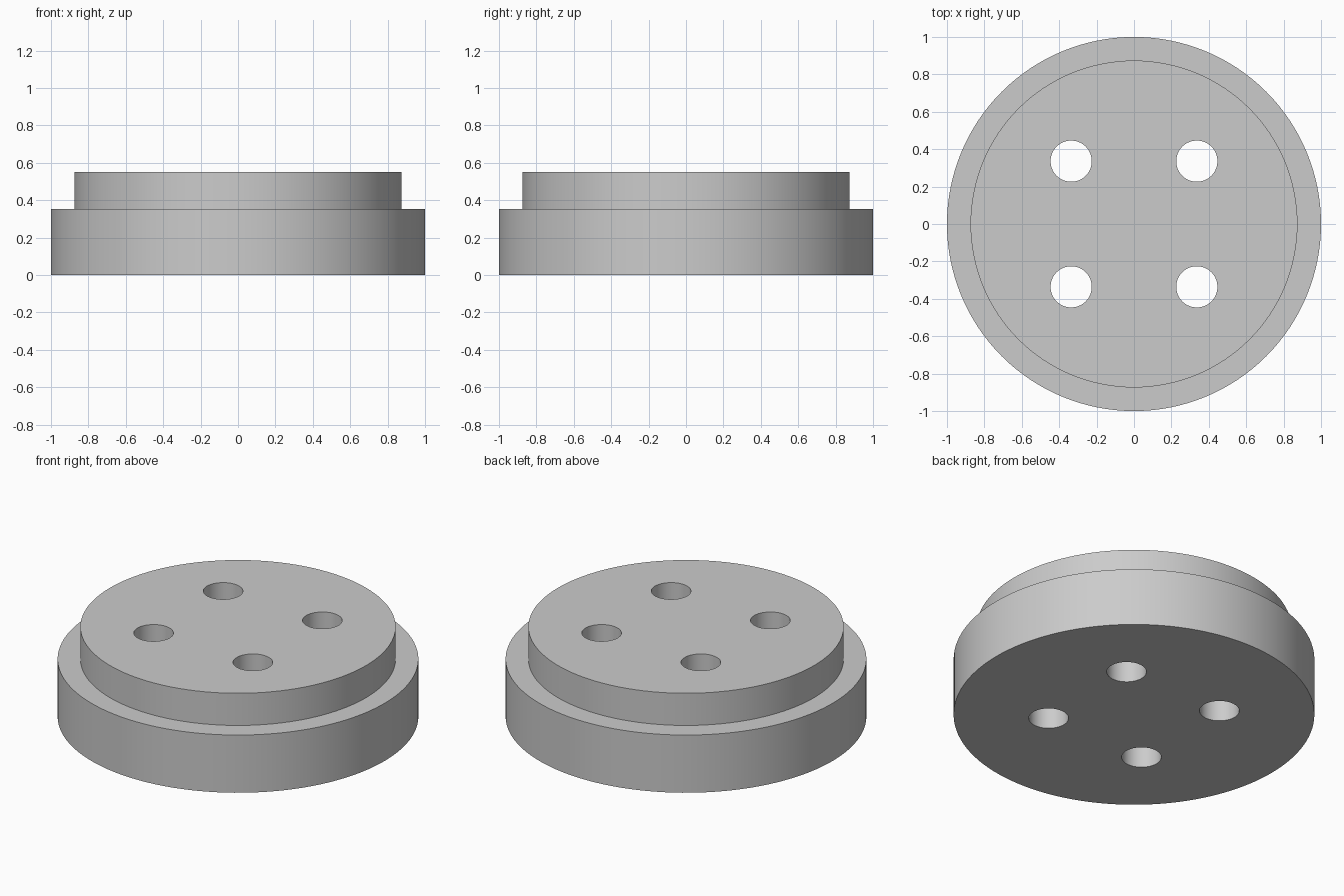
import bpy
import bmesh
import math

if "Cube" in bpy.data.objects:
    bpy.data.objects.remove(bpy.data.objects["Cube"], do_unlink=True)

# Single grey finish
grey = bpy.data.materials.new("plain_grey")
grey.use_nodes = True
colour = (0.6, 0.6, 0.6, 1.0)
grey.diffuse_color = colour
grey.node_tree.nodes["Principled BSDF"].inputs["Base Color"].default_value = colour

SEGMENTS = 128
HEIGHT = 0.55


def lathe(name, profile, segments):
    """Revolve a radius/height profile about z and close it at the axis."""
    bm = bmesh.new()
    rings = []
    for radius, z in profile:
        ring = []
        for i in range(segments):
            a = math.tau * i / segments
            ring.append(bm.verts.new((radius * math.cos(a), radius * math.sin(a), z)))
        rings.append(ring)
    for low, high in zip(rings, rings[1:]):
        for i in range(segments):
            j = (i + 1) % segments
            bm.faces.new((low[i], low[j], high[j], high[i]))
    bm.faces.new(rings[0][::-1])
    bm.faces.new(rings[-1])
    mesh = bpy.data.meshes.new(name)
    bm.to_mesh(mesh)
    bm.free()
    mesh.materials.append(grey)
    obj = bpy.data.objects.new(name, mesh)
    bpy.context.collection.objects.link(obj)
    return obj


# Stepped disc: wide base with a narrower raised boss
flange = lathe("stepped_flange",
               [(1.0, 0.0), (1.0, 0.353), (0.874, 0.353), (0.874, HEIGHT)], SEGMENTS)
bpy.ops.object.select_all(action="DESELECT")
flange.select_set(True)
bpy.context.view_layer.objects.active = flange

# Four through holes in a square pattern
for sx in (-1, 1):
    for sy in (-1, 1):
        cutter = lathe("hole_cutter", [(0.11, -0.1), (0.11, HEIGHT + 0.1)], 64)
        cutter.location = (sx * 0.336, sy * 0.336, 0)
        cutter.hide_render = True
        cut = flange.modifiers.new("bolt_hole", "BOOLEAN")
        cut.operation = "DIFFERENCE"
        cut.solver = "EXACT"
        cut.object = cutter
        bpy.ops.object.modifier_apply(modifier=cut.name)
        bpy.data.objects.remove(cutter, do_unlink=True)

# Smooth round walls, crisp rims
bpy.ops.object.shade_smooth_by_angle(angle=math.radians(30))
